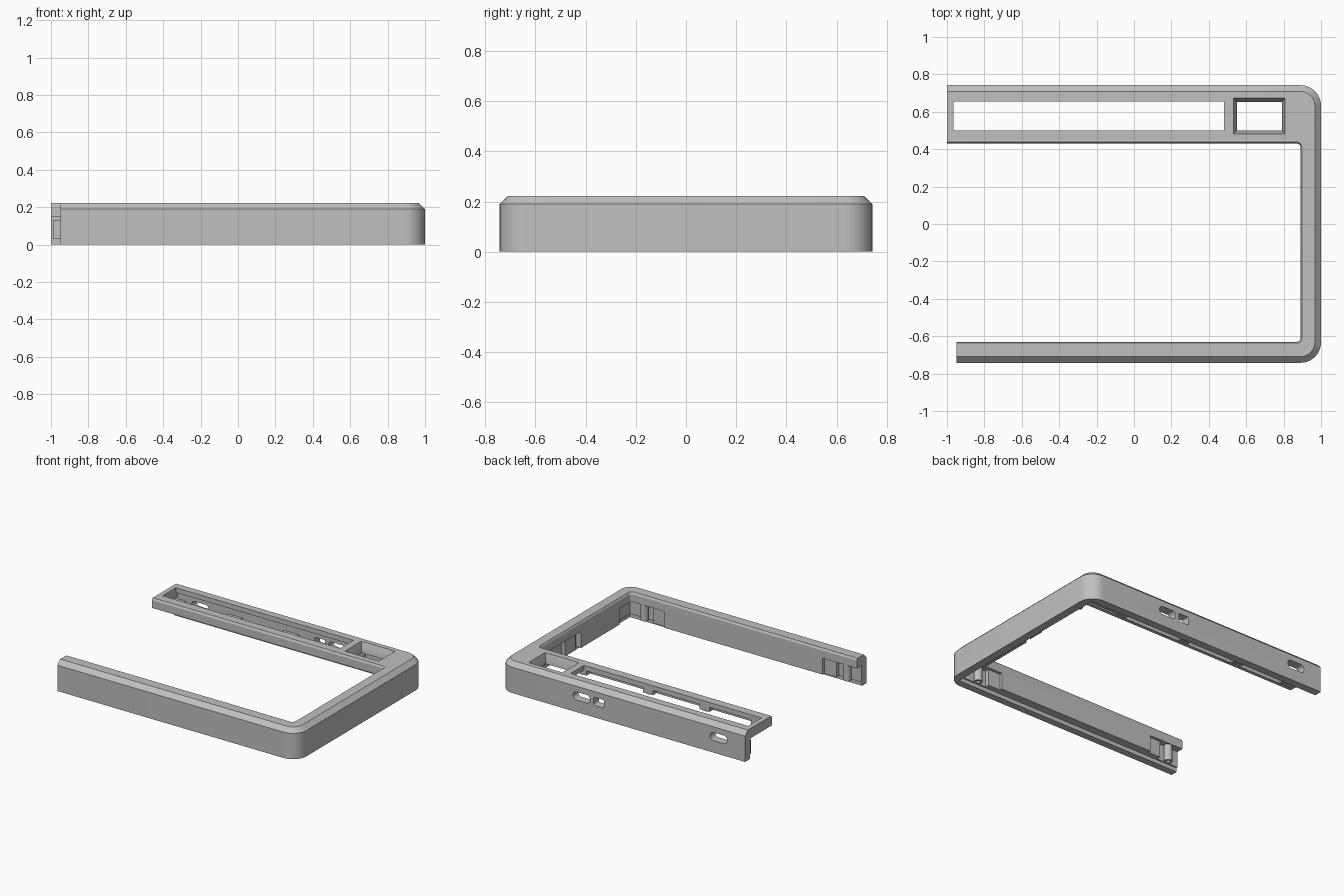
import bpy, math
from mathutils import Matrix

if "Cube" in bpy.data.objects:
    bpy.data.objects.remove(bpy.data.objects["Cube"], do_unlink=True)

grey = bpy.data.materials.new("plain_grey")
grey.use_nodes = True
grey.diffuse_color = (0.53, 0.53, 0.53, 1)
grey.node_tree.nodes["Principled BSDF"].inputs["Base Color"].default_value = (0.53, 0.53, 0.53, 1)


def outline(x0, x1, y0, y1, r_right=0.0, r_left=0.0, n=10):
    """Rectangle with rounded corners, radius set per side."""
    corners = [(x1, y0, r_right, -1, 1, 270), (x1, y1, r_right, -1, -1, 0),
               (x0, y1, r_left, 1, -1, 90), (x0, y0, r_left, 1, 1, 180)]
    pts = []
    for x, y, r, sx, sy, start in corners:
        if r == 0:
            pts.append((x, y))
            continue
        for i in range(n + 1):
            a = math.radians(start + 90 * i / n)
            pts.append((x + sx * r + r * math.cos(a), y + sy * r + r * math.sin(a)))
    return pts


def loft(name, rings):
    """Closed solid through matching outlines at given heights."""
    n = len(rings[0][0])
    verts = [(x, y, z) for pts, z in rings for x, y in pts]
    faces = [tuple(reversed(range(n))), tuple(range(len(verts) - n, len(verts)))]
    for k in range(len(rings) - 1):
        for i in range(n):
            j = (i + 1) % n
            faces.append((k * n + i, k * n + j, (k + 1) * n + j, (k + 1) * n + i))
    mesh = bpy.data.meshes.new(name)
    mesh.from_pydata(verts, [], faces)
    mesh.materials.append(grey)
    ob = bpy.data.objects.new(name, mesh)
    bpy.context.collection.objects.link(ob)
    return ob


def box(name, x0, x1, y0, y1, z0, z1):
    pts = outline(x0, x1, y0, y1)
    return loft(name, [(pts, z0), (pts, z1)])


def cut(target, cutter):
    mod = target.modifiers.new("cut", 'BOOLEAN')
    mod.operation, mod.solver, mod.object = 'DIFFERENCE', 'EXACT', cutter
    bpy.context.view_layer.objects.active = target
    bpy.ops.object.modifier_apply(modifier=mod.name)
    bpy.data.objects.remove(cutter, do_unlink=True)


# Outer shell with chamfered top edge
case = loft("case_frame", [
    (outline(-1, 1, -0.742, 0.742, 0.11), 0),
    (outline(-1, 1, -0.742, 0.742, 0.11), 0.19),
    (outline(-1, 0.967, -0.709, 0.709, 0.077), 0.222)])

# Main opening with a fine bevel along its upper edge
opening = outline(-1.2, 0.89, -0.63, 0.43, 0.02)
flare = outline(-1.2, 0.9, -0.64, 0.44, 0.03)
cut(case, loft("opening_cut", [(opening, -0.1), (opening, 0.207), (flare, 0.227)]))

# Shorter front arm, base seat, hollow under the rear deck, recesses
for x0, x1, y0, y1, z0, z1 in [
        (-1.2, -0.95, -0.9, 0.0, -0.1, 0.4),
        (-1.2, 0.94, -0.69, 0.685, -0.1, 0.03),
        (-1.2, 0.93, 0.36, 0.68, -0.1, 0.15),
        (-0.965, 0.92, 0.455, 0.675, 0.1, 0.187),
        (0.85, 0.93, -0.05, 0.5, -0.1, 0.15),
        (0.62, 0.93, -0.68, -0.5, -0.1, 0.15),
        (-1.2, -0.67, -0.68, -0.5, -0.1, 0.15),
        (-0.965, 0.48, 0.5, 0.655, 0.1, 0.4)]:
    cut(case, box("recess_cut", x0, x1, y0, y1, z0, z1))

# Window with sloping sides and a skirt around it
skirt = box("window_skirt", 0.525, 0.815, 0.47, 0.69, 0.15, 0.2)
for part in (case, skirt):
    cut(part, loft("window_cut", [
        (outline(0.55, 0.79, 0.5, 0.652), 0.1),
        (outline(0.55, 0.79, 0.5, 0.652), 0.155),
        (outline(0.532, 0.808, 0.482, 0.675), 0.224)]))

# Rounded ports through the rear wall
for x, w, r in [(0.33, 0.07, 0.029), (0.19, 0.042, 0.012), (-0.785, 0.07, 0.029)]:
    pts = outline(x - w, x + w, -0.03, 0.03, r, r, 6)
    port = loft("port_cut", [(pts, -0.9), (pts, -0.6)])
    port.data.transform(Matrix.Translation((0, 0, 0.118)) @ Matrix.Rotation(math.pi / 2, 4, 'X'))
    cut(case, port)

parts = [case, skirt]


def boss(name, x, y, z0, z1, r=0.028):
    """Screw boss with a blind hole from below."""
    ring = outline(x - r, x + r, y - r, y + r, r * 0.99, r * 0.99, 6)
    ob = loft(name, [(ring, z0), (ring, z1)])
    h = r * 0.5
    hole = outline(x - h, x + h, y - h, y + h, h * 0.99, h * 0.99, 6)
    cut(ob, loft("hole_cut", [(hole, z0 - 0.05), (hole, z0 + 0.03)]))
    parts.append(ob)


# Screw bosses behind the deck lip and ribs on the rear wall
for i, x in enumerate((0.5, -0.04, -0.5, -0.92)):
    parts.append(box(f"deck_block_{i + 1}", x - 0.04, x + 0.04, 0.45, 0.5, 0.152, 0.19))
    boss(f"deck_boss_{i + 1}", x, 0.478, 0.148, 0.19, 0.022)
for i, (x0, x1) in enumerate([(-0.99, -0.9), (-0.56, -0.44), (-0.1, 0.02), (0.44, 0.56)]):
    parts.append(box(f"rear_rib_{i + 1}", x0, x1, 0.658, 0.69, 0.03, 0.13))

# Corner posts in the front and right walls
for i, (x, side) in enumerate([(0.67, 1), (-0.72, -1)]):
    parts.append(box(f"front_post_{i + 1}", x - 0.05, x + 0.05, -0.69, -0.65, 0.03, 0.16))
    boss(f"front_boss_{i + 1}", x + side * 0.13, -0.66, 0.03, 0.16)
parts.append(box("right_post", 0.9, 0.94, 0.0, 0.12, 0.03, 0.16))
boss("right_boss", 0.9, 0.5, 0.05, 0.19)

# Smooth corners, sharp edges
bpy.ops.object.select_all(action='DESELECT')
for ob in parts:
    ob.select_set(True)
bpy.context.view_layer.objects.active = case
bpy.ops.object.shade_smooth_by_angle(angle=math.radians(25))
